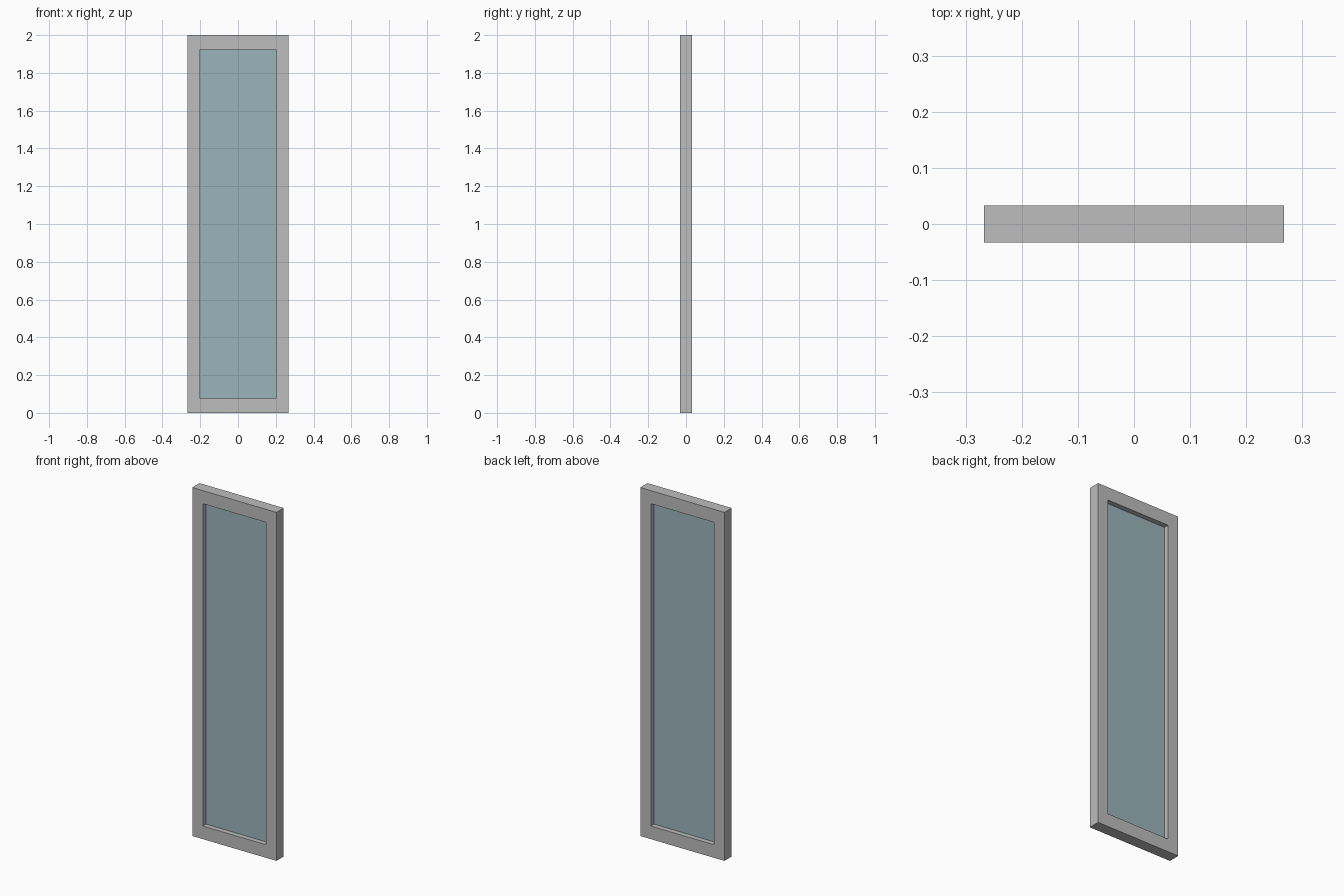
import bpy
import bmesh

cube = bpy.data.objects.get("Cube")
if cube:
    bpy.data.objects.remove(cube, do_unlink=True)

HEIGHT = 2.0
HALF_WIDTH, HALF_DEPTH = 0.267, 0.033
OPEN_HALF, RAIL = 0.2, 0.075
PANE_HALF = 0.004


def material(name, rgb):
    mat = bpy.data.materials.new(name)
    mat.use_nodes = True
    colour = (*rgb, 1.0)
    mat.diffuse_color = colour
    mat.node_tree.nodes["Principled BSDF"].inputs["Base Color"].default_value = colour
    return mat


def add_object(name, bm, mat):
    bmesh.ops.recalc_face_normals(bm, faces=bm.faces)
    mesh = bpy.data.meshes.new(name)
    bm.to_mesh(mesh)
    bm.free()
    mesh.materials.append(mat)
    obj = bpy.data.objects.new(name, mesh)
    bpy.context.collection.objects.link(obj)
    return obj


def rectangle(bm, half, bottom, top, y):
    corners = ((-half, bottom), (half, bottom), (half, top), (-half, top))
    return [bm.verts.new((x, y, z)) for x, z in corners]


grey = material("frame grey", (0.51, 0.51, 0.51))
blue = material("glass blue", (0.33, 0.46, 0.50))

# Frame: outer and inner loops front and back, bridged into a hollow ring
bm = bmesh.new()
loops = [
    rectangle(bm, HALF_WIDTH, 0, HEIGHT, -HALF_DEPTH),
    rectangle(bm, HALF_WIDTH, 0, HEIGHT, HALF_DEPTH),
    rectangle(bm, OPEN_HALF, RAIL, HEIGHT - RAIL, HALF_DEPTH),
    rectangle(bm, OPEN_HALF, RAIL, HEIGHT - RAIL, -HALF_DEPTH),
]
for n, a in enumerate(loops):
    b = loops[(n + 1) % 4]
    for i in range(4):
        j = (i + 1) % 4
        bm.faces.new((a[i], a[j], b[j], b[i]))
add_object("window_frame", bm, grey)

# Glass pane: thin panel set midway through the frame depth
bm = bmesh.new()
front = rectangle(bm, OPEN_HALF, RAIL, HEIGHT - RAIL, -PANE_HALF)
back = rectangle(bm, OPEN_HALF, RAIL, HEIGHT - RAIL, PANE_HALF)
bm.faces.new(front)
bm.faces.new(back[::-1])
for i in range(4):
    j = (i + 1) % 4
    bm.faces.new((front[i], front[j], back[j], back[i]))
add_object("glass_pane", bm, blue)
